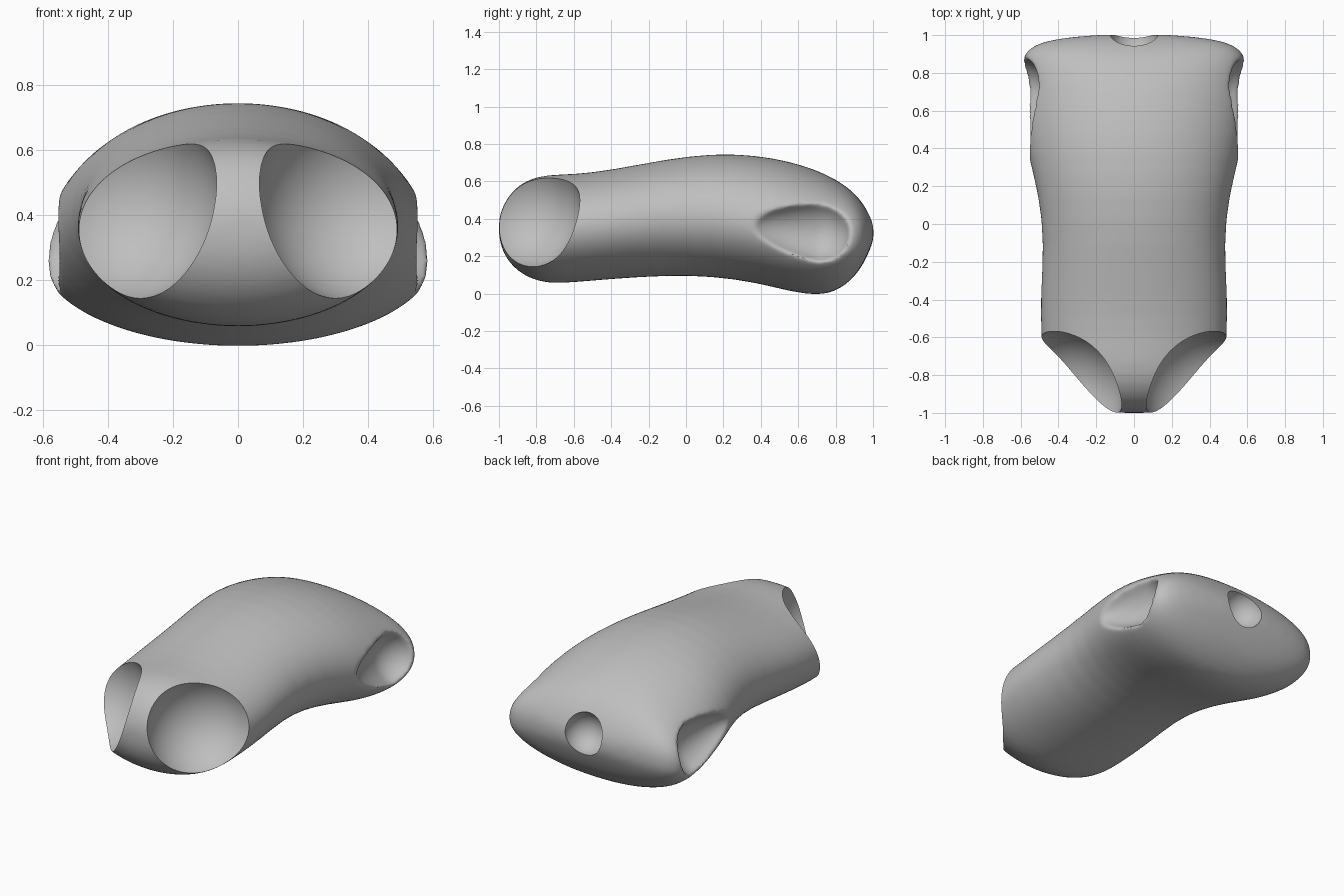
import bpy, bmesh, math
from mathutils import Vector

cube = bpy.data.objects.get("Cube")
if cube:
    bpy.data.objects.remove(cube, do_unlink=True)

grey = bpy.data.materials.new("plain grey")
grey.use_nodes = True
GREY = (0.52, 0.52, 0.52, 1)
grey.diffuse_color = GREY
grey.node_tree.nodes["Principled BSDF"].inputs["Base Color"].default_value = GREY

RING = 64
# Torso stations, hips to neck: y, half width, underside, top
STATIONS = [
    (-1.0, .12, .30, .40), (-.98, .26, .22, .47), (-.93, .38, .145, .55),
    (-.85, .46, .085, .61), (-.74, .488, .052, .637), (-.6, .49, .06, .637),
    (-.4, .498, .078, .66), (-.1, .476, .098, .72), (.15, .503, .092, .75),
    (.38, .565, .058, .74), (.56, .598, .01, .705), (.7, .607, -.01, .66),
    (.8, .604, .008, .612), (.89, .592, .075, .55), (.945, .54, .15, .485),
    (.98, .43, .225, .425), (1.003, .2, .285, .37),
]


def ramp(value, start, end):
    t = min(max((value - start) / (end - start), 0), 1)
    return t * t * (3 - 2 * t)


def make_object(name, bm):
    mesh = bpy.data.meshes.new(name)
    bmesh.ops.recalc_face_normals(bm, faces=bm.faces)
    bm.to_mesh(mesh)
    bm.free()
    mesh.materials.append(grey)
    obj = bpy.data.objects.new(name, mesh)
    bpy.context.collection.objects.link(obj)
    return obj


def section(y, half, low, high):
    """Oval slice; the chest is widest below its middle, the shoulders are fuller."""
    mid = low + (high - low) * (.5 - .07 * ramp(y, 0, .6))
    power = 1 - .15 * ramp(y, .7, .95)
    points = []
    for i in range(RING):
        a = math.tau * i / RING
        c, s = math.cos(a), math.sin(a)
        rise = high - mid if s > 0 else mid - low
        points.append((half * math.copysign(abs(c) ** power, c), y,
                       mid + rise * math.copysign(abs(s) ** power, s)))
    return points


def loft_torso():
    bm = bmesh.new()
    rings = [[bm.verts.new(p) for p in section(*station)] for station in STATIONS]
    for a, b in zip(rings, rings[1:]):
        for i in range(RING):
            j = (i + 1) % RING
            bm.faces.new((a[i], a[j], b[j], b[i]))
    for ring in (rings[0], rings[-1]):
        tip = bm.verts.new(sum((v.co for v in ring), Vector()) / RING)
        for i in range(RING):
            bm.faces.new((ring[i], ring[(i + 1) % RING], tip))
    return make_object("torso", bm)


def ball_cutter(name, centre, radius, tail=1, lift=0):
    """A ball, optionally drawn out into a teardrop towards the hips."""
    bm = bmesh.new()
    bmesh.ops.create_uvsphere(bm, u_segments=64, v_segments=40, radius=radius)
    for v in bm.verts:
        if v.co.y < 0 and tail > 1:
            t = -v.co.y / radius
            v.co.x *= 1 - t * .2
            v.co.z = v.co.z * (1 - t * .3) + lift * t
            v.co.y *= tail
    bmesh.ops.translate(bm, verts=bm.verts, vec=centre)
    obj = make_object(name, bm)
    obj.hide_render = True
    return obj


torso = loft_torso()
bpy.context.view_layer.objects.active = torso
torso.select_set(True)


def modify(kind, **settings):
    mod = torso.modifiers.new(kind.title(), kind)
    for key, value in settings.items():
        setattr(mod, key, value)
    bpy.ops.object.modifier_apply(modifier=mod.name)


def carve(cutter):
    modify("BOOLEAN", operation="DIFFERENCE", solver="EXACT", object=cutter)
    bpy.data.objects.remove(cutter, do_unlink=True)


# Arm sockets, with softened lips
modify("SUBSURF", levels=1)
for side in (-1, 1):
    carve(ball_cutter("arm_socket_cutter", (side * .61, .705, .335), .172, 2.15, .03))
modify("REMESH", mode="VOXEL", voxel_size=.01)
modify("SMOOTH", factor=.5, iterations=30)

# Crisp leg sockets and neck socket
for side in (-1, 1):
    carve(ball_cutter("leg_socket_cutter", (side * .375, -.882, .45), .322))
carve(ball_cutter("neck_socket_cutter", (0, .985, .365), .125))

bpy.ops.object.shade_smooth_by_angle(angle=math.radians(40))
